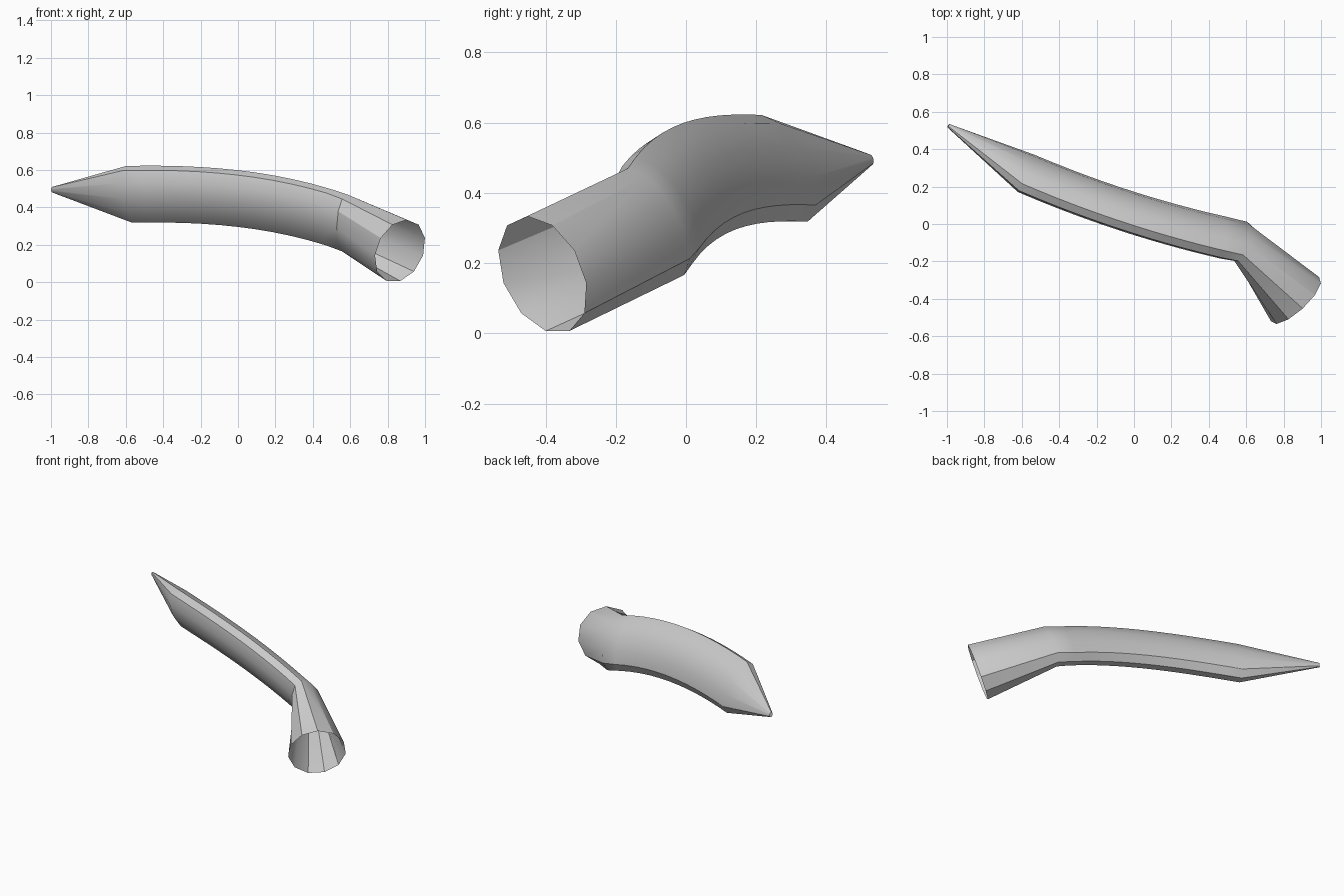
import bpy, bmesh, math
from mathutils import Vector as V
from mathutils.geometry import interpolate_bezier

if "Cube" in bpy.data.objects:
    bpy.data.objects.remove(bpy.data.objects["Cube"])

SIDES = 11
STEPS = 13

# Each ring: centre, sideways half-axis, upward half-axis
rings = [(V((-0.993, 0.526, 0.495)), V((0.006, 0.008, 0)), V((0, -0.003, 0.015)))]

# Curved, flattened body
start, end = V((-0.575, 0.27, 0.467)), V((0.575, -0.095, 0.315))
path = interpolate_bezier(start, V((-0.19, 0.105, 0.475)), V((0.195, -0.015, 0.45)), end, STEPS)
v0, v1 = V((-0.022, -0.055, 0.155)), V((0.008, -0.07, 0.155))
for i, p in enumerate(path):
    t = i / (STEPS - 1)
    d = path[min(i + 1, STEPS - 1)] - path[max(i - 1, 0)]
    if i == 0:
        d = V((0.89, -0.44, 0))
    if i == STEPS - 1:
        d = V((0.86, -0.5, 0))
    side = V((-d.y, d.x, 0)).normalized() * 0.093
    rings.append((p, side, v0.lerp(v1, t)))

# Flared open mouth
rings.append((V((0.866, -0.408, 0.167)), V((0.13, 0.119, 0)), V((0.036, -0.044, 0.167))))

# Skin the rings
bm = bmesh.new()
loops = []
for c, u, v in rings:
    loops.append([bm.verts.new(c + u * math.sin(a) + v * math.cos(a))
                  for a in (2 * math.pi * k / SIDES for k in range(SIDES))])
for a, b in zip(loops, loops[1:]):
    for k in range(SIDES):
        n = (k + 1) % SIDES
        bm.faces.new((a[k], a[n], b[n], b[k]))
bm.faces.new(loops[0])
bmesh.ops.recalc_face_normals(bm, faces=bm.faces)

mesh = bpy.data.meshes.new("curved_horn")
bm.to_mesh(mesh)
bm.free()
horn = bpy.data.objects.new("curved_horn", mesh)
bpy.context.collection.objects.link(horn)
bpy.context.view_layer.objects.active = horn
horn.select_set(True)
bpy.ops.object.shade_smooth_by_angle(angle=math.radians(30))
